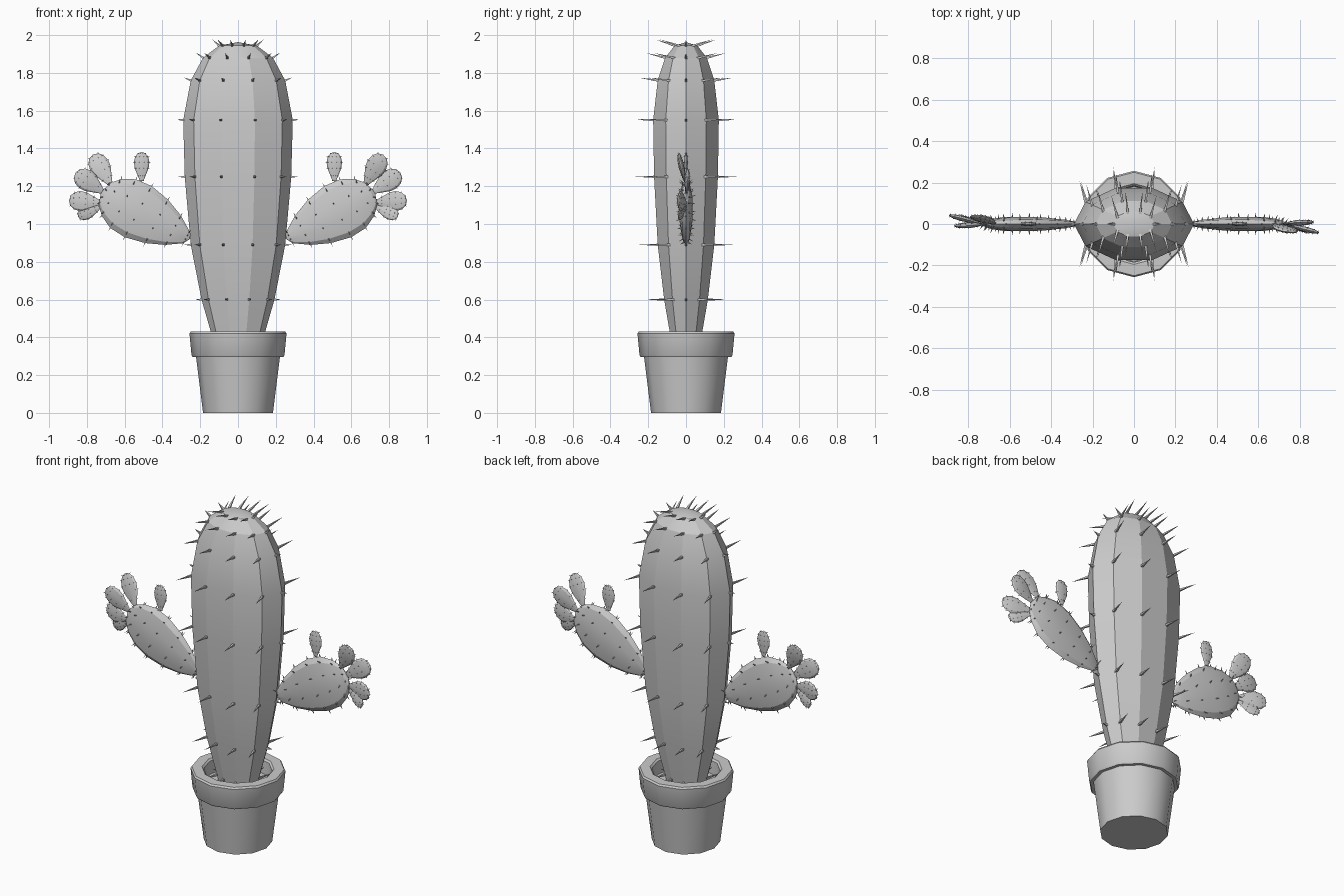
import bpy, bmesh, math
from mathutils import Matrix, Vector

if "Cube" in bpy.data.objects:
    bpy.data.objects.remove(bpy.data.objects["Cube"])

SIDES = 10


def finish(bm, name, matrix, angle):
    bmesh.ops.recalc_face_normals(bm, faces=bm.faces)
    mesh = bpy.data.meshes.new(name)
    bm.to_mesh(mesh)
    bm.free()
    ob = bpy.data.objects.new(name, mesh)
    bpy.context.collection.objects.link(ob)
    ob.matrix_world = matrix
    bpy.ops.object.select_all(action='DESELECT')
    ob.select_set(True)
    bpy.context.view_layer.objects.active = ob
    bpy.ops.object.shade_smooth_by_angle(angle=math.radians(angle))
    return ob


def lathe(name, profile, sides, ratio=1.0, matrix=Matrix(), angle=20):
    """Rings of (radius, height); zero radius makes a pole."""
    bm = bmesh.new()
    rings = []
    for r, z in profile:
        n = 1 if r == 0 else sides
        rings.append([bm.verts.new((r * math.cos(2 * math.pi * i / sides),
                                    r * ratio * math.sin(2 * math.pi * i / sides), z))
                      for i in range(n)])
    for a, b in zip(rings, rings[1:]):
        for i in range(sides):
            j = (i + 1) % sides
            quad = [a[i % len(a)], a[j % len(a)], b[j % len(b)], b[i % len(b)]]
            bm.faces.new(list(dict.fromkeys(quad)))
    return finish(bm, name, matrix, angle)


def spines(name, profile, ratio, size, width, matrix=Matrix()):
    """One thin cone on every ring vertex, leaning out along the given size."""
    bm = bmesh.new()
    half = (profile[0][1] + profile[-1][1]) / 2
    reach = profile[-1][1] - half
    for r, z in profile:
        if r == 0:
            continue
        for i in range(SIDES):
            a = 2 * math.pi * i / SIDES
            c, s = math.cos(a), math.sin(a)
            side = 0 if abs(s) < 0.01 else math.copysign(1, s)
            base = Vector((r * c, r * ratio * s, z))
            way = Vector((size[0] * c, size[1] * side,
                          size[2] * max(0, (z - half) / reach) ** 3))
            u = way.orthogonal().normalized() * width
            v = way.cross(u).normalized() * width
            foot = base - way * 0.1
            ring = [bm.verts.new(foot + o) for o in (u, v, -u, -v)]
            tip = bm.verts.new(base + way)
            bm.faces.new(ring)
            for k in range(4):
                bm.faces.new((ring[k], ring[(k + 1) % 4], tip))
    finish(bm, name, matrix, 20)


def frame(start, end):
    """Local z along the pad, local y close to world y."""
    start, end = Vector(start), Vector(end)
    z = (end - start).normalized()
    x = Vector((0, 1, 0)).cross(z).normalized()
    y = z.cross(x)
    m = Matrix((x, y, z)).transposed().to_4x4()
    m.translation = start
    return m


# pot with a thick hollow rim, and the soil inside
lathe("pot", [(0, 0), (0.185, 0), (0.222, 0.295), (0.24, 0.295), (0.246, 0.305),
              (0.257, 0.42), (0.25, 0.43), (0.195, 0.43), (0.185, 0.42), (0.18, 0.33)],
      12, angle=35)
lathe("soil", [(0.185, 0.345), (0, 0.345)], 12)

# main stem
stem = [(0, 0.3), (0.11, 0.3), (0.13, 0.38), (0.193, 0.6), (0.25, 0.89), (0.282, 1.25),
        (0.29, 1.55), (0.25, 1.76), (0.185, 1.88), (0.1, 1.944), (0, 1.963)]
lathe("stem", stem, SIDES, 0.63)
spines("stem_spines", stem[2:], 0.63, (0.035, 0.1, 0.035), 0.009)

# flat arms and their buds, the left being the right turned half round
arm = [(0, 0), (0.035, 0.02), (0.088, 0.1), (0.13, 0.2), (0.153, 0.31),
       (0.146, 0.4), (0.11, 0.47), (0.065, 0.512), (0, 0.532)]
bud = [(0, 0), (0.25, 0.03), (0.52, 0.2), (0.9, 0.45), (1, 0.65),
       (0.85, 0.83), (0.5, 0.95), (0, 1)]
buds = [((0.51, 0, 1.225), (0.51, 0, 1.382), 0.041),
        ((0.675, 0, 1.21), (0.768, -0.04, 1.368), 0.055),
        ((0.715, 0, 1.17), (0.86, 0.01, 1.272), 0.056),
        ((0.73, 0, 1.115), (0.895, -0.043, 1.125), 0.053),
        ((0.73, 0, 1.09), (0.848, -0.04, 1.04), 0.036)]

for label, turn in (("right", 0), ("left", math.pi)):
    spin = Matrix.Rotation(turn, 4, 'Z')
    m = spin @ frame((0.255, 0, 0.92), (0.725, 0, 1.17))
    lathe(label + "_arm", arm, SIDES, 0.24, m)
    spines(label + "_arm_spines", arm, 0.24, (0.02, 0.02, 0.012), 0.004, m)
    for n, (start, end, width) in enumerate(buds, 1):
        length = (Vector(end) - Vector(start)).length
        shape = [(r * width, t * length) for r, t in bud]
        m = spin @ frame(start, end)
        lathe(f"{label}_bud_{n}", shape, SIDES, 0.25, m)
        spines(f"{label}_bud_{n}_spines", shape, 0.25, (0.007, 0.006, 0.004), 0.0015, m)
